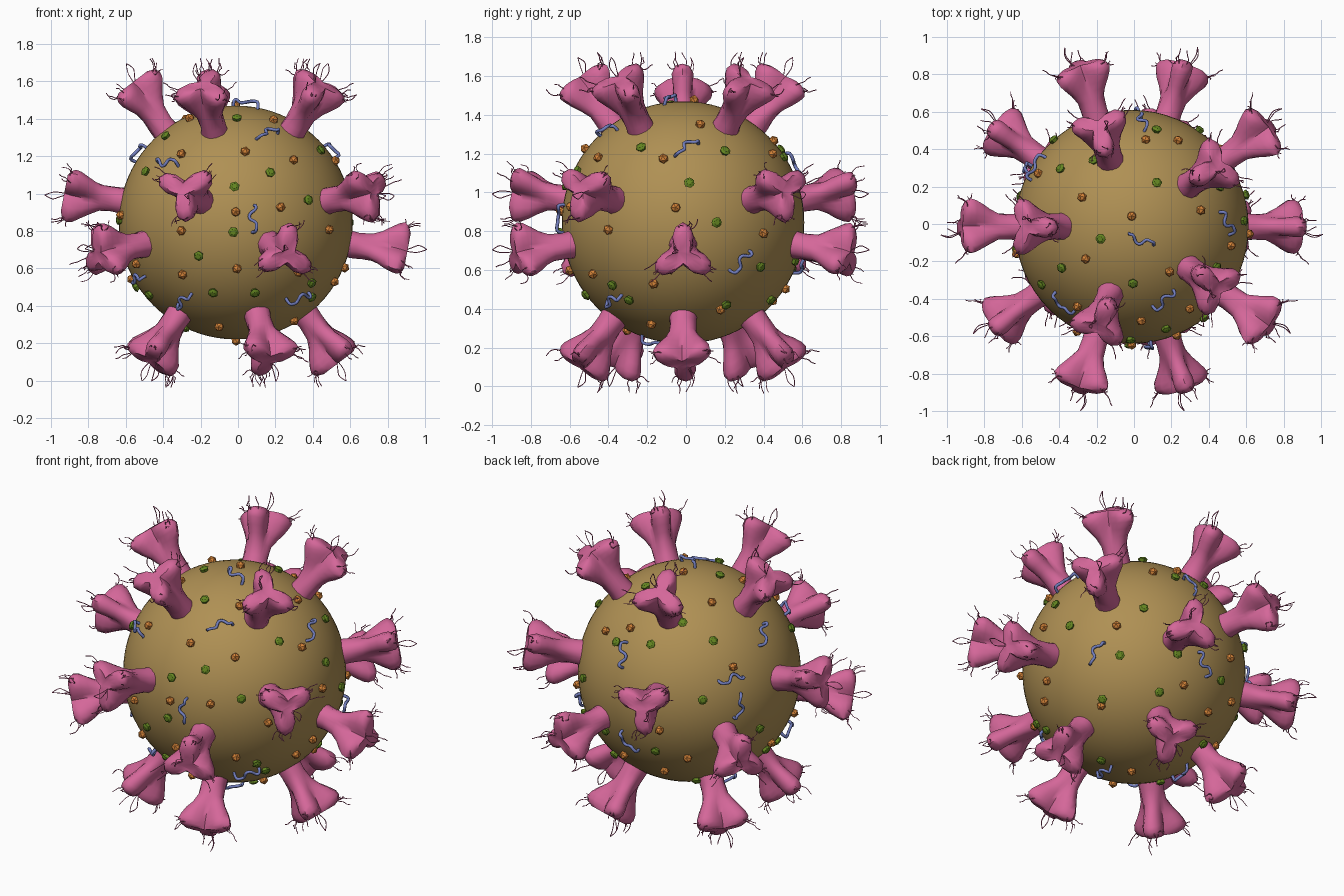
import bpy, bmesh, math, random
from mathutils import Vector, Matrix

if "Cube" in bpy.data.objects:
    bpy.data.objects.remove(bpy.data.objects["Cube"])

random.seed(4)
C = Vector((-0.012, -0.015, 0.845))
R = 0.625


def mat(name, rgb):
    m = bpy.data.materials.new(name)
    m.diffuse_color = (*rgb, 1)
    m.use_nodes = True
    m.node_tree.nodes["Principled BSDF"].inputs["Base Color"].default_value = m.diffuse_color
    return m


tan = mat("tan", (0.43, 0.28, 0.088))
pink = mat("pink", (0.66, 0.135, 0.32))
orange = mat("orange", (0.67, 0.23, 0.04))
green = mat("green", (0.125, 0.235, 0.015))
blue = mat("blue", (0.17, 0.21, 0.52))


def polar(az, el):
    a, e = math.radians(az), math.radians(el)
    return Vector((math.cos(e) * math.cos(a), math.cos(e) * math.sin(a), math.sin(e)))


def frame(d, ref, spin=0.0):
    """Local z along d, local x along ref flattened to the tangent plane."""
    x = (ref - d * ref.dot(d)).normalized()
    m = Matrix((x, d.cross(x), d)).transposed()
    return Matrix.Translation(C) @ (m @ Matrix.Rotation(spin, 3, 'Z')).to_4x4()


def finish(name, bm, material, angle=40):
    me = bpy.data.meshes.new(name)
    bm.to_mesh(me)
    bm.free()
    ob = bpy.data.objects.new(name, me)
    bpy.context.collection.objects.link(ob)
    me.materials.append(material)
    bpy.ops.object.select_all(action='DESELECT')
    bpy.context.view_layer.objects.active = ob
    ob.select_set(True)
    bpy.ops.object.shade_smooth_by_angle(angle=math.radians(angle))
    return ob


def tubes(name, paths, radius, material, res=1):
    cu = bpy.data.curves.new(name, 'CURVE')
    cu.dimensions = '3D'
    cu.bevel_depth, cu.bevel_resolution, cu.use_fill_caps = radius, res, True
    cu.resolution_u = 3
    for pts in paths:
        s = cu.splines.new('NURBS')
        s.points.add(len(pts) - 1)
        for p, co in zip(s.points, pts):
            p.co = (*co, 1)
        s.use_endpoint_u, s.order_u = True, 3
    cu.materials.append(material)
    ob = bpy.data.objects.new(name, cu)
    bpy.context.collection.objects.link(ob)


# Envelope ball
bm = bmesh.new()
bmesh.ops.create_uvsphere(bm, u_segments=64, v_segments=40, radius=R,
                          matrix=Matrix.Translation(C))
finish("envelope", bm, tan)

# Spikes sit on the 20 corners of a dodecahedron; lobes point at its face centres
spikes = []
for el, start, sign in ((52.62, 36, 1), (10.81, 36, -1), (-10.81, 0, 1), (-52.62, 0, -1)):
    for k in range(5):
        d = polar(start + 72 * k, el)
        spikes.append((d, frame(d, Vector((0, 0, sign)), random.uniform(-.12, .12))))

# Spike profile: distance from centre, mean radius, lobe size
prof = [(.58, .074, 0), (.66, .068, 0), (.73, .070, .006), (.78, .082, .022), (.82, .096, .038),
        (.86, .108, .052), (.89, .111, .058), (.915, .100, .054), (.93, .078, .040), (.925, .040, .012)]
N = 24
bm = bmesh.new()
for d, M in spikes:
    rings = []
    for h, a, b in prof:
        ring = []
        for i in range(N):
            t = 2 * math.pi * i / N
            r = a + b * math.cos(3 * t) + random.uniform(-.003, .003)
            ring.append(bm.verts.new(M @ Vector((r * math.cos(t), r * math.sin(t), h)))
                        )
        rings.append(ring)
    for lo, hi in zip(rings, rings[1:]):
        for i in range(N):
            j = (i + 1) % N
            bm.faces.new((lo[i], lo[j], hi[j], hi[i]))
    bm.faces.new(rings[-1])
finish("spikes", bm, pink, 50)

# Fine curly strands on the spike heads
local = [[(.02, .02, .91), (.05, .04, .96), (.07, .05, .99), (.05, .04, 1.03)],
         [(.02, .02, .91), (.02, .05, .96), (.03, .06, 1.0), (.05, .04, 1.03)]]
for lobe in range(3):
    for k in range(4):
        t = lobe * 2 * math.pi / 3 + random.uniform(-.3, .3)
        p = Vector((.14 * math.cos(t), .14 * math.sin(t), random.uniform(.86, .92)))
        step = Vector((math.cos(t) * .012, math.sin(t) * .012, random.uniform(-.005, .018)))
        path = [p.copy()]
        for _ in range(4):
            p = p + step + Vector([random.uniform(-.014, .014) for _ in range(3)])
            path.append(p)
        local.append(path)
tubes("spike_strands", [[M @ Vector(p) for p in path] for d, M in spikes for path in local],
      .0025, pink, 0)

# Small surface proteins, placed as seen from five directions (azimuth, elevation)
views = {"front": (-90, 0), "right": (0, 0), "top": (-90, 90), "back": (126, 25), "under": (51, -33)}
knobs = {
    "front": [(-.46, .58), (-.39, .88), (.08, .6), (.49, .53), (0, .09), (.38, .13), (.79, -.06),
              (-.46, -.07), (.01, -.39), (-.45, -.44), (.53, -.42), (-.14, -.88), (-.84, -.35)],
    "right": [(-.16, .52), (.14, .8), (-.06, .12), (-.24, -.5), (-.26, -.83), (.73, .56), (-.74, .44)],
    "top": [(0, .09), (-.42, .25), (.62, .15), (.32, -.38), (-.38, -.39), (.48, .73), (-.79, .45)],
    "back": [(-.53, .38), (.21, .63), (.39, .07), (-.28, -.53), (-.03, -.78), (-.79, .38)],
    "under": [(-.17, .46), (.43, -.06), (-.3, -.25), (-.78, -.05), (-.78, .39), (-.02, -.85), (.65, -.31)]}
studs = {
    "front": [(-.59, .73), (.01, .88), (-.76, .43), (.29, .42), (-.01, .3), (.61, .19), (-.02, -.08),
              (-.31, -.28), (-.73, -.61), (-.19, -.59), (.16, -.59), (.64, -.51), (-.79, -.26)],
    "right": [(-.34, .61), (.05, .32), (.27, 0), (.34, .58), (.63, -.36), (-.44, -.63), (.35, -.67)],
    "top": [(.21, .82), (.21, .37), (-.26, -.1), (.02, -.53), (-.6, .49)],
    "back": [(-.07, .42), (.22, .27), (-.35, .23), (-.62, .31), (.1, -.26), (.61, -.52), (-.75, -.53)],
    "under": [(-.57, .42), (-.13, .16), (.21, -.12), (.76, -.03), (.07, .61), (-.29, -.75), (.61, -.6)]}
squiggles = {
    "front": [(-.58, .49), (.26, .75), (.14, .03), (.53, -.62), (-.45, -.65)],
    "right": [(.02, .61), (.46, -.31)],
    "top": [(.08, -.12), (.85, .03), (-.8, .5), (.08, .88)],
    "back": [(-.54, .16), (.63, .32), (.43, -.32), (-.55, -.63)],
    "under": [(-.38, .19), (.64, .09), (.57, .8)]}


def directions(seen, gap, count):
    """Seen positions without repeats, then an even spread over the hidden side."""
    out = []
    for v, pts in seen.items():
        az, el = views[v]
        n = polar(az, el)
        right = polar(az + 90, 0)
        up = n.cross(right)
        for x, y in pts:
            d = right * x + up * y + n * math.sqrt(max(0, 1 - x * x - y * y))
            if all(d.angle(o) > gap for o in out):
                out.append(d)
    for i in range(count):
        z = 1 - (2 * i + 1) / count
        d = polar(i * 137.508 + count, math.degrees(math.asin(z)))
        hidden = all(d.dot(polar(*a)) < .5 for a in views.values())
        if hidden and all(d.angle(o) > gap * 1.6 for o in out) and all(d.angle(s[0]) > .16 for s in spikes):
            out.append(d)
    return out


def spot(d, h):
    ref = Vector((0, 0, 1)) if abs(d.z) < .9 else Vector((0, 1, 0))
    return frame(d, ref, random.uniform(0, 6.28)) @ Matrix.Translation((0, 0, h))


bm = bmesh.new()
for d in directions(knobs, .17, 48):
    bmesh.ops.create_icosphere(bm, subdivisions=1, radius=.027, matrix=spot(d, R + .008))
finish("orange_knobs", bm, orange)

bm = bmesh.new()
for d in directions(studs, .17, 46):
    bmesh.ops.create_cone(bm, cap_ends=True, segments=6, radius1=.017, radius2=.028, depth=.03,
                          matrix=spot(d, R + .002))
    bmesh.ops.create_cone(bm, cap_ends=True, segments=6, radius1=.028, radius2=.015, depth=.01,
                          matrix=spot(d, R + .021))
finish("green_studs", bm, green)

# Blue squiggles lying on the envelope
wave = [(-.07, .02, -.02), (-.075, .02, .03), (-.05, .025, .03), (-.03, -.015, .02), (0, -.02, .025),
        (.02, .02, .03), (.045, .015, .035), (.075, .01, .03), (.07, -.01, -.02)]
paths = []
for d in directions(squiggles, .22, 24):
    M = spot(d, R)
    paths.append([M @ Vector(p) for p in wave])
tubes("blue_squiggles", paths, .009, blue)
